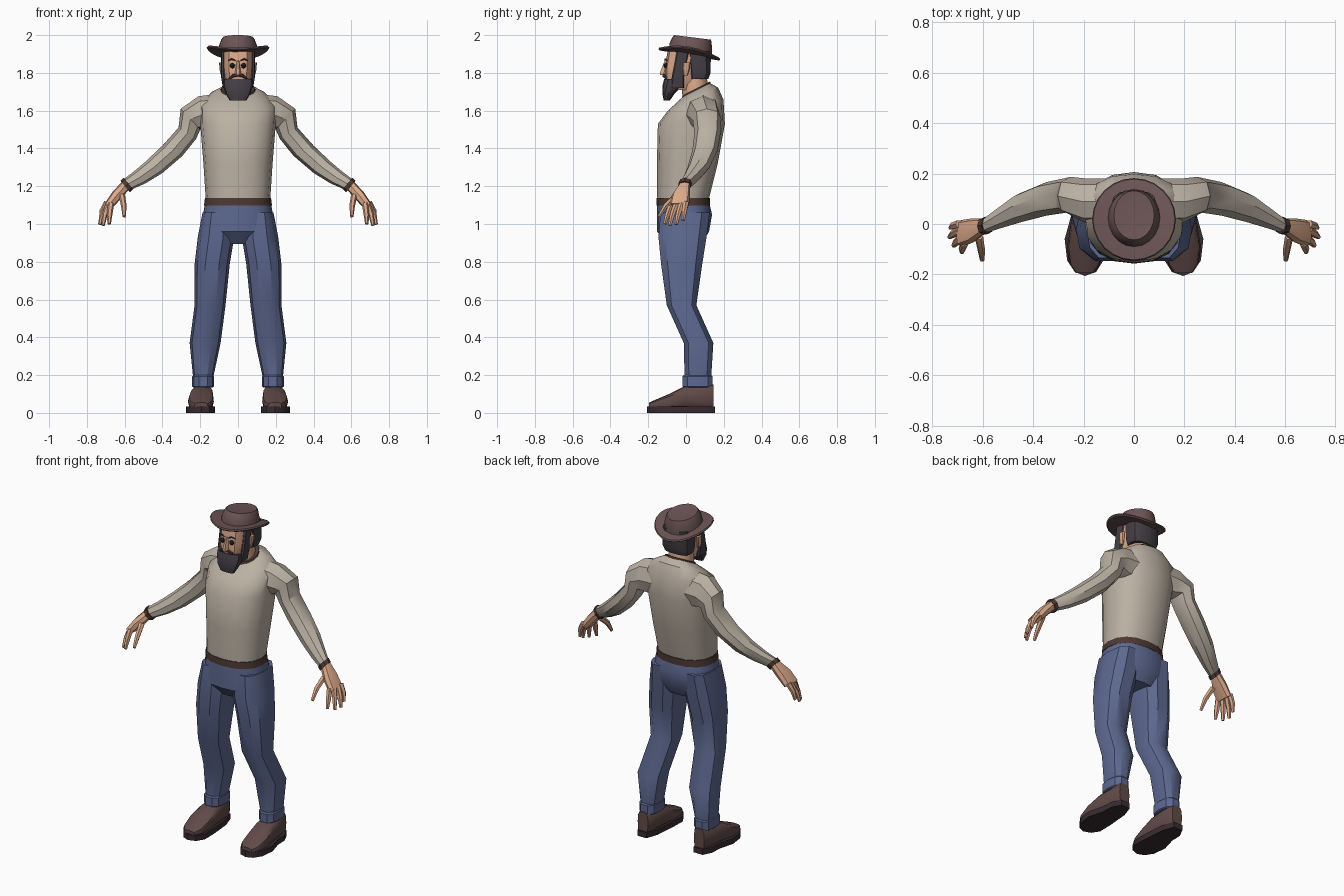
import bpy, bmesh
from math import sin, cos, pi
from mathutils import Vector as V

COL = {"shirt": (.50, .44, .37), "denim": (.11, .14, .28), "skin": (.72, .40, .26),
       "felt": (.15, .09, .09), "hair": (.06, .05, .06), "leather": (.12, .07, .065),
       "belt": (.075, .04, .033), "sole": (.04, .025, .03), "black": (.01, .01, .01)}
MATS = {}
for k, c in COL.items():
    MATS[k] = bpy.data.materials.new(k)
    MATS[k].diffuse_color = (*c, 1)


def finish(bm, name, mat, mirror=False, angle=35):
    bmesh.ops.recalc_face_normals(bm, faces=bm.faces)
    me = bpy.data.meshes.new(name)
    bm.to_mesh(me)
    bm.free()
    ob = bpy.data.objects.new(name, me)
    bpy.context.collection.objects.link(ob)
    me.materials.append(MATS[mat])
    bpy.ops.object.select_all(action='DESELECT')
    bpy.context.view_layer.objects.active = ob
    ob.select_set(True)
    bpy.ops.object.shade_smooth_by_angle(angle=angle * pi / 180)
    if mirror:
        ob.modifiers.new("mirror", 'MIRROR').use_clip = False
    return ob


def add_loft(bm, rings, n=8, e=2.0):
    """Skin a stack of superellipse rings (centre, half axis u, half axis v)."""
    def p(t):
        return abs(t) ** (2 / e) * (1 if t > 0 else -1) if abs(t) > 1e-6 else 0
    loops = [[bm.verts.new(V(c) + V(u) * p(cos(2 * pi * i / n)) + V(v) * p(sin(2 * pi * i / n)))
              for i in range(n)] for c, u, v in rings]
    for a, b in zip(loops, loops[1:]):
        for i in range(n):
            bm.faces.new((a[i], a[(i + 1) % n], b[(i + 1) % n], b[i]))
    bm.faces.new(loops[0][::-1])
    bm.faces.new(loops[-1])


def loft(name, mat, rings, n=8, e=2.0, mirror=False, angle=35):
    bm = bmesh.new()
    add_loft(bm, rings, n, e)
    return finish(bm, name, mat, mirror, angle)


def level(z, x0, x1, y0, y1, tilt=0):
    """Horizontal ring; tilt raises z along y."""
    h = (y1 - y0) / 2
    return ((x0 + x1) / 2, (y0 + y1) / 2, z), ((x1 - x0) / 2, 0, 0), (0, h, h * tilt)


def limb(xo, zo, xi, zi, y0, y1):
    """Ring across an arm from outer to inner point in the front view."""
    return (((xo + xi) / 2, (y0 + y1) / 2, (zo + zi) / 2),
            ((xo - xi) / 2, 0, (zo - zi) / 2), (0, (y1 - y0) / 2, 0))


def tube(bm, pts, radii, n=6):
    d = (V(pts[-1]) - V(pts[0])).normalized()
    u = d.cross(V((0, 1, 0))).normalized()
    v = d.cross(u)
    add_loft(bm, [(p, u * r, v * r) for p, r in zip(pts, radii)], n)


def body(rows):
    return [level(z, -w, w, y0, y1, t) for z, w, y0, y1, t in rows]


# shirt body, collar, belt
loft("shirt_body", "shirt", body([
    (1.12, .17, -.152, .118, 0), (1.32, .183, -.154, .168, 0), (1.53, .20, -.149, .206, 0),
    (1.63, .20, -.095, .198, .2), (1.68, .15, -.055, .17, .38), (1.71, .092, -.016, .127, .5)]), 16, 2.3)
loft("collar", "belt", body([(1.70, .096, -.024, .132, .5), (1.718, .09, -.018, .128, .5)]), 16)
loft("belt", "belt", body([(1.098, .18, -.157, .128, 0), (1.138, .175, -.156, .128, 0)]), 16, 2.3)

# sleeves and wrist bands
loft("sleeve", "shirt", [limb(*r) for r in (
    (.10, 1.69, .10, 1.47, .0, .18), (.21, 1.676, .165, 1.48, .0, .18),
    (.303, 1.61, .20, 1.50, .035, .187), (.315, 1.51, .222, 1.45, .045, .183),
    (.40, 1.415, .295, 1.36, .033, .166), (.49, 1.33, .40, 1.27, .008, .125),
    (.555, 1.275, .49, 1.215, -.015, .07), (.608, 1.236, .565, 1.182, -.035, .025))], 8, 2.2, True)
loft("wrist_band", "belt", [limb(.605, 1.245, .555, 1.185, -.04, .032),
                            limb(.622, 1.228, .572, 1.168, -.042, .026)], 8, 2.2, True)

# hands: palm plus fingers and thumb
bm = bmesh.new()
add_loft(bm, [limb(*r) for r in ((.61, 1.228, .575, 1.185, -.033, .022),
                                 (.665, 1.17, .618, 1.135, -.075, .022),
                                 (.705, 1.11, .665, 1.085, -.09, .016))], 8, 2.8)
for k, m, t in (((.672, -.075, 1.11), (.68, -.098, 1.05), (.682, -.112, 1.0)),
                ((.682, -.05, 1.11), (.705, -.072, 1.05), (.715, -.086, .992)),
                ((.69, -.023, 1.11), (.718, -.04, 1.055), (.732, -.052, .998)),
                ((.692, .0, 1.115), (.718, -.008, 1.07), (.728, -.015, 1.02)),
                ((.615, -.05, 1.15), (.605, -.105, 1.10), (.602, -.143, 1.04))):
    tube(bm, (k, m, t), (.017, .015, .009))
finish(bm, "hand", "skin", True)

# trousers: pelvis, legs, turned-up cuffs
loft("trouser_seat", "denim", body([
    (1.115, .174, -.152, .122, 0), (1.05, .185, -.154, .138, 0),
    (.96, .195, -.153, .122, 0), (.895, .12, -.10, .085, 0)]), 16, 2.4)
loft("trouser_leg", "denim", [level(*r) for r in (
    (1.06, .03, .188, -.14, .13), (.93, .02, .213, -.151, .114), (.785, .044, .23, -.136, .09),
    (.57, .066, .23, -.105, .058), (.37, .092, .256, -.015, .148), (.17, .135, .236, -.01, .135))],
    10, 2.5, True)
loft("trouser_cuff", "denim", [level(*r) for r in (
    (.135, .134, .236, -.016, .138), (.14, .127, .243, -.022, .144),
    (.192, .127, .243, -.022, .144), (.2, .134, .236, -.016, .138))], 10, 2.5, True)

# shoes: upper lofted heel to toe, flat sole from an outline
loft("shoe_upper", "leather", [(((a + b) / 2, y, .02 + (h - .02) / 2), ((b - a) / 2, 0, 0),
                                (0, 0, (h - .02) / 2)) for y, a, b, h in (
    (.145, .155, .225, .15), (.12, .14, .235, .155), (-.01, .13, .252, .14), (-.09, .128, .265, .10),
    (-.16, .135, .255, .07), (-.195, .16, .23, .055))], 12, 3.2, True)
bm = bmesh.new()
outline = [(.16, .154), (.22, .154), (.247, .10), (.25, .03), (.275, -.06), (.265, -.145),
           (.235, -.19), (.195, -.206), (.15, -.19), (.122, -.145), (.124, -.05), (.135, .08)]
f = bm.faces.new([bm.verts.new((x, y, 0)) for x, y in outline])
ex = bmesh.ops.extrude_face_region(bm, geom=[f])
bmesh.ops.translate(bm, vec=(0, 0, .034), verts=[v for v in ex["geom"] if isinstance(v, bmesh.types.BMVert)])
finish(bm, "shoe_sole", "sole", True)

# neck and head
loft("neck", "skin", body([(1.67, .075, -.015, .12, .4), (1.80, .066, -.03, .105, .3)]), 12)
loft("head", "skin", body([
    (1.71, .05, -.10, .05, 0), (1.77, .075, -.112, .09, 0), (1.83, .082, -.112, .115, 0),
    (1.93, .082, -.095, .12, 0)]), 12, 2.6)
bm = bmesh.new()
add_loft(bm, body([(1.79, .017, -.14, -.09, 0), (1.80, .016, -.142, -.09, 0),
                   (1.865, .007, -.115, -.09, 0)]), 6)
finish(bm, "nose", "skin")
loft("ear", "skin", [level(1.785, .078, .09, -.012, .008), level(1.82, .08, .098, -.018, .02),
                     level(1.855, .08, .10, -.016, .024)], 8, 2, True)

# hair, sideburns, beard, moustache, brows
loft("hair", "hair", body([(1.768, .082, .015, .118, 0), (1.80, .092, .01, .13, 0),
                           (1.92, .09, -.005, .132, -.1)]), 12, 3)
loft("sideburn", "hair", [level(1.72, .055, .08, -.08, -.01), level(1.78, .065, .09, -.075, -.01),
                          level(1.92, .065, .09, -.05, .02)], 8, 3, True)
loft("beard", "hair", body([
    (1.655, .045, -.118, -.085, 0), (1.69, .066, -.125, -.06, 0), (1.735, .08, -.124, -.015, 0),
    (1.768, .08, -.116, .0, 0)]), 12, 2.6)
bm = bmesh.new()
tube(bm, ((.0, -.118, 1.79), (.025, -.117, 1.785), (.05, -.104, 1.768)), (.009, .009, .004))
tube(bm, ((.015, -.112, 1.866), (.032, -.109, 1.873), (.052, -.1, 1.866)), (.003, .005, .003))
finish(bm, "moustache_and_brow", "hair", True)

# eyes
bm = bmesh.new()
bmesh.ops.create_uvsphere(bm, u_segments=10, v_segments=8, radius=.014)
bmesh.ops.translate(bm, vec=(.03, -.104, 1.838), verts=bm.verts)
finish(bm, "eye", "black", True)

# hat: crown and a brim whose sides curl up
loft("hat_crown", "felt", body([
    (1.915, .105, -.09, .138, -.17), (1.945, .10, -.085, .138, -.17), (1.978, .088, -.07, .135, -.13),
    (1.988, .08, -.063, .132, -.125), (1.985, .06, -.04, .11, -.12)]), 20)
brim = loft("hat_brim", "felt", body([
    (1.892, .09, -.07, .11, -.17), (1.892, .16, -.14, .175, -.17), (1.898, .166, -.146, .182, -.17),
    (1.906, .162, -.142, .178, -.17), (1.914, .10, -.08, .13, -.17)]), 24)
for v in brim.data.vertices:
    v.co.z += 1.25 * v.co.x ** 2
